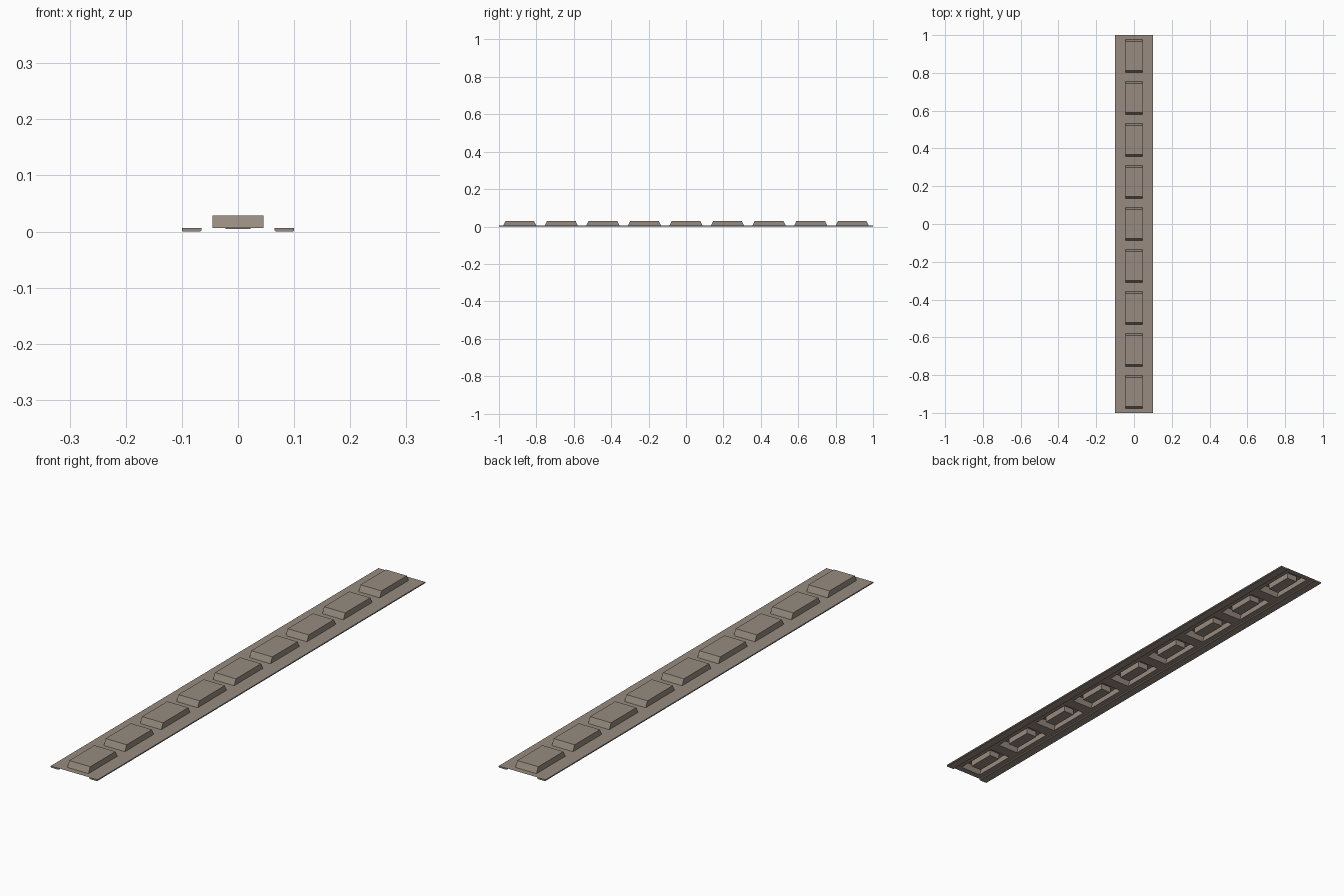
import bpy, bmesh

if "Cube" in bpy.data.objects:
    bpy.data.objects.remove(bpy.data.objects["Cube"])

COUNT, PITCH = 9, 0.2222
HALF_X, BASE_Y, TOP_Y = 0.045, 0.088, 0.077
SHEET_Z, TOP_Z = 0.006, 0.0285

metal = bpy.data.materials.new("worn grey brown")
metal.diffuse_color = (0.31, 0.26, 0.215, 1)
metal.use_nodes = True
metal.node_tree.nodes["Principled BSDF"].inputs["Base Color"].default_value = metal.diffuse_color


def finish(bm, name):
    mesh = bpy.data.meshes.new(name)
    bmesh.ops.remove_doubles(bm, verts=bm.verts, dist=1e-5)
    bm.to_mesh(mesh)
    bm.free()
    mesh.materials.append(metal)
    obj = bpy.data.objects.new(name, mesh)
    bpy.context.collection.objects.link(obj)
    return obj


def quad(bm, pts):
    bm.faces.new([bm.verts.new(p) for p in pts])


def flat(bm, x0, x1, y0, y1, z):
    quad(bm, [(x0, y0, z), (x1, y0, z), (x1, y1, z), (x0, y1, z)])


def frustum(bm, cy, bottom, top, floor):
    """Four walls and a lid; bottom and top are (half x, half y, z)."""
    def ring(s):
        x, y, z = s
        return [(-x, cy - y, z), (x, cy - y, z), (x, cy + y, z), (-x, cy + y, z)]
    a, b = ring(bottom), ring(top)
    for i in range(4):
        j = (i + 1) % 4
        quad(bm, [a[i], a[j], b[j], b[i]])
    quad(bm, b)
    if floor:
        quad(bm, a[::-1])


centres = [(i - (COUNT - 1) / 2) * PITCH for i in range(COUNT)]

# thin centre sheet, open under every pad
bm = bmesh.new()
for s in (-1, 1):
    xs = sorted((s * HALF_X, s * 0.065))
    flat(bm, xs[0], xs[1], -1, 1, SHEET_Z)
edges = [-1] + [v for c in centres for v in (c - BASE_Y, c + BASE_Y)] + [1]
for y0, y1 in zip(edges[::2], edges[1::2]):
    flat(bm, -HALF_X, HALF_X, y0, y1, SHEET_Z)
finish(bm, "centre_sheet")

# hollow raised pads with sloped ends
bm = bmesh.new()
for c in centres:
    frustum(bm, c, (HALF_X, BASE_Y, SHEET_Z), (HALF_X, TOP_Y, TOP_Z), False)
finish(bm, "raised_pads")

# smaller blocks inside the hollow pads
bm = bmesh.new()
for c in centres:
    frustum(bm, c, (0.0225, 0.055, 0.0045), (0.0225, 0.055, TOP_Z - 0.001), True)
finish(bm, "inner_blocks")

# side rails, slightly narrower underneath
for s, name in ((-1, "left_rail"), (1, "right_rail")):
    bm = bmesh.new()
    prof = [(0.067, 0), (0.098, 0), (0.1, 0.002), (0.1, SHEET_Z), (0.065, SHEET_Z), (0.065, 0.002)]
    face = bm.faces.new([bm.verts.new((s * x, -1, z)) for x, z in prof])
    ext = bmesh.ops.extrude_face_region(bm, geom=[face], use_keep_orig=True)
    verts = [g for g in ext["geom"] if isinstance(g, bmesh.types.BMVert)]
    bmesh.ops.translate(bm, verts=verts, vec=(0, 2, 0))
    bmesh.ops.recalc_face_normals(bm, faces=bm.faces)
    finish(bm, name)
